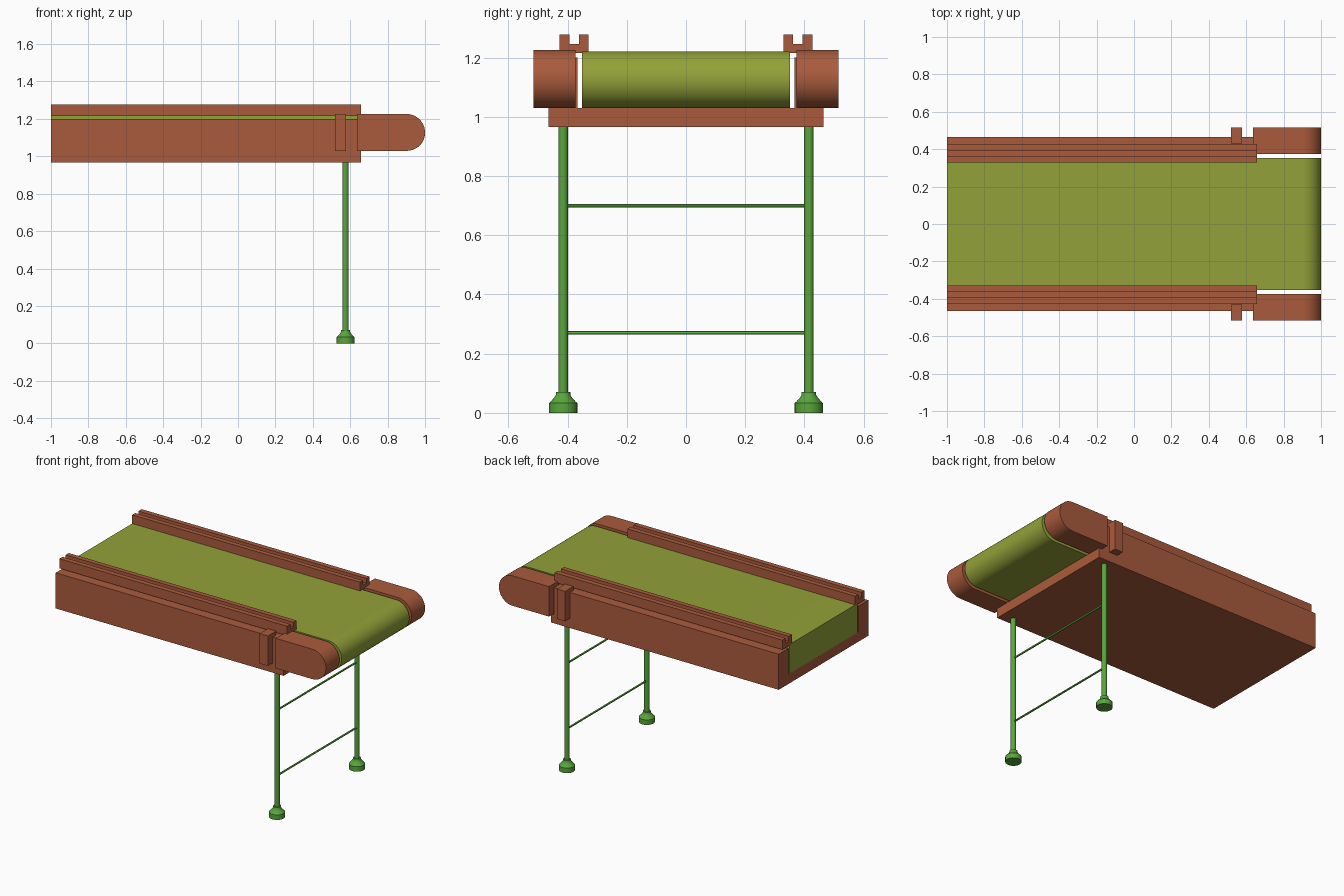
import bpy, bmesh, math
from mathutils import Vector

if "Cube" in bpy.data.objects:
    bpy.data.objects.remove(bpy.data.objects["Cube"])


def material(name, rgb):
    m = bpy.data.materials.new(name)
    m.diffuse_color = (*rgb, 1)
    m.use_nodes = True
    m.node_tree.nodes["Principled BSDF"].inputs["Base Color"].default_value = m.diffuse_color
    return m


BROWN = material("brown_paint", (0.40, 0.105, 0.045))
OLIVE = material("olive_belt", (0.29, 0.36, 0.04))
GREEN = material("green_metal", (0.10, 0.38, 0.045))


def finish(name, bm, mat):
    bmesh.ops.recalc_face_normals(bm, faces=bm.faces)
    me = bpy.data.meshes.new(name)
    bm.to_mesh(me)
    bm.free()
    ob = bpy.data.objects.new(name, me)
    bpy.context.collection.objects.link(ob)
    me.materials.append(mat)
    bpy.ops.object.select_all(action='DESELECT')
    ob.select_set(True)
    bpy.context.view_layer.objects.active = ob
    bpy.ops.object.shade_smooth_by_angle(angle=math.radians(30))
    return ob


def extrude(name, points, offset, mat):
    """Fill a closed outline and push it along offset."""
    bm = bmesh.new()
    face = bm.faces.new([bm.verts.new(p) for p in points])
    new = bmesh.ops.extrude_face_region(bm, geom=[face], use_keep_orig=True)["geom"]
    bmesh.ops.translate(bm, vec=offset, verts=[v for v in new if isinstance(v, bmesh.types.BMVert)])
    return finish(name, bm, mat)


def lathe(name, profile, centre, mat, steps=24):
    """Spin a (radius, z) profile round a vertical axis."""
    bm = bmesh.new()
    vs = [bm.verts.new((r, 0, z)) for r, z in profile]
    es = [bm.edges.new(p) for p in zip(vs, vs[1:])]
    bmesh.ops.spin(bm, geom=vs + es, axis=(0, 0, 1), cent=(0, 0, 0),
                   angle=math.tau, steps=steps)
    bmesh.ops.remove_doubles(bm, verts=bm.verts, dist=1e-5)
    bmesh.ops.translate(bm, vec=centre, verts=bm.verts)
    return finish(name, bm, mat)


def round_nose(x0, x1, z0, z1, y, steps=20):
    """Side outline: square at x0, half round at x1."""
    r, zc = (z1 - z0) / 2, (z0 + z1) / 2
    arc = [-math.pi / 2 + math.pi * i / steps for i in range(steps + 1)]
    return [(x0, y, z1), (x0, y, z0)] + [
        (x1 - r + r * math.cos(a), y, zc + r * math.sin(a)) for a in arc]


LEG_X, LEG_Y, END_X = 0.575, 0.415, 0.657

# channel-shaped bed
bed = [(-.465, .966), (.465, .966), (.465, 1.2), (.366, 1.2),
       (.366, 1.03), (-.366, 1.03), (-.366, 1.2), (-.465, 1.2)]
extrude("bed_frame", [(-1, y, z) for y, z in bed], (END_X + 1, 0, 0), BROWN)

# belt
extrude("belt", round_nose(-1, 1, 1.03, 1.221, -.352), (0, .704, 0), OLIVE)

rail = [(.329, 1.215), (.427, 1.215), (.427, 1.278), (.394, 1.278),
        (.394, 1.246), (.361, 1.246), (.361, 1.278), (.329, 1.278)]
foot = [(0, 0), (.048, 0), (.048, .033), (.042, .038), (.030, .052),
        (.025, .060), (.024, .071), (0, .071)]

for side, s in (("front", -1), ("back", 1)):
    # grooved guide rail
    extrude(side + "_guide_rail", [(-1, s * y, z) for y, z in rail], (END_X + 1, 0, 0), BROWN)
    # rounded end housing
    extrude(side + "_end_housing", round_nose(.635, 1, 1.029, 1.226, s * .374),
            (0, s * .141, 0), BROWN)
    # side bracket
    extrude(side + "_bracket",
            [(x, s * .43, z) for x, z in ((.518, 1.029), (.578, 1.029), (.578, 1.226), (.518, 1.226))],
            (0, s * .085, 0), BROWN)
    # leg and foot
    lathe(side + "_leg", [(0, .05), (.016, .05), (.016, .97), (0, .97)],
          (LEG_X, s * LEG_Y, 0), GREEN)
    lathe(side + "_foot", foot, (LEG_X, s * LEG_Y, 0), GREEN)

# cross bars between the legs
for name, z in (("lower_crossbar", .27), ("upper_crossbar", .70)):
    ring = [math.tau * i / 12 for i in range(12)]
    extrude(name, [(LEG_X + .006 * math.cos(a), -LEG_Y, z + .006 * math.sin(a)) for a in ring],
            (0, 2 * LEG_Y, 0), GREEN)
